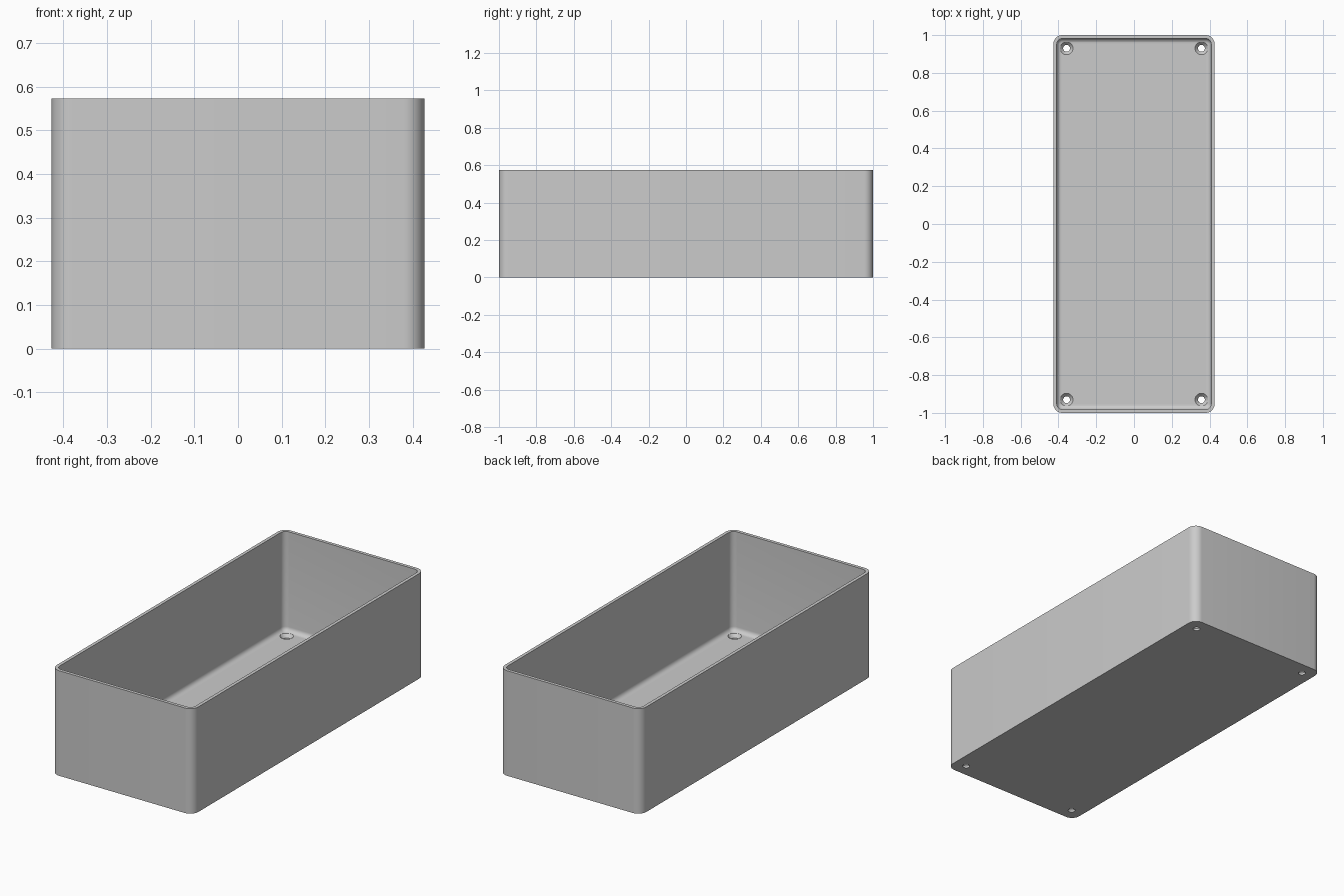
import bpy, bmesh
from math import sin, cos, pi

cube = bpy.data.objects.get("Cube")
if cube:
    bpy.data.objects.remove(cube)

HX, HY, H = 0.427, 1.0, 0.573      # half sizes and height
R, WALL, FLOOR, FILLET = 0.048, 0.018, 0.03, 0.025
SEG = 10

grey = bpy.data.materials.new("light_grey")
grey.use_nodes = True
colour = (0.6, 0.6, 0.6, 1)
grey.diffuse_color = colour
grey.node_tree.nodes["Principled BSDF"].inputs["Base Color"].default_value = colour


def loft(bm, rings):
    """Skin a stack of equal rings and cap both ends."""
    loops = [[bm.verts.new(p) for p in ring] for ring in rings]
    n = len(loops[0])
    for a, b in zip(loops, loops[1:]):
        for i in range(n):
            j = (i + 1) % n
            bm.faces.new((a[i], a[j], b[j], b[i]))
    bm.faces.new(loops[0][::-1])
    bm.faces.new(loops[-1])


def rounded_ring(inset, z):
    """Rounded rectangle set in from the outer outline."""
    r = max(R - inset, 0.003)
    pts = []
    for q, (sx, sy) in enumerate([(1, 1), (-1, 1), (-1, -1), (1, -1)]):
        for k in range(SEG + 1):
            a = pi / 2 * (q + k / SEG)
            pts.append((sx * (HX - inset - r) + r * cos(a),
                        sy * (HY - inset - r) + r * sin(a), z))
    return pts


def circle(cx, cy, r, z, n=32):
    return [(cx + r * cos(2 * pi * i / n), cy + r * sin(2 * pi * i / n), z)
            for i in range(n)]


def make_object(name, bm):
    bmesh.ops.recalc_face_normals(bm, faces=bm.faces)
    mesh = bpy.data.meshes.new(name)
    bm.to_mesh(mesh)
    bm.free()
    mesh.materials.append(grey)
    obj = bpy.data.objects.new(name, mesh)
    bpy.context.collection.objects.link(obj)
    return obj


# Open tray: outer wall, rim, inner wall, floor fillet
rings = [rounded_ring(0, 0), rounded_ring(0, H), rounded_ring(WALL, H)]
for k in range(7):
    a = pi / 2 * k / 6
    rings.append(rounded_ring(WALL + FILLET * (1 - cos(a)),
                              FLOOR + FILLET * (1 - sin(a))))
bm = bmesh.new()
loft(bm, rings)
tray = make_object("tray", bm)

# Countersunk screw holes near the four corners
bm = bmesh.new()
for sx in (-1, 1):
    for sy in (-1, 1):
        loft(bm, [circle(sx * 0.357, sy * 0.93, r, z) for r, z in
                  [(0.018, -0.05), (0.018, 0.012), (0.034, FLOOR), (0.034, 0.08)]])
cutter = make_object("screw_hole_cutter", bm)
cutter.hide_render = True

cut = tray.modifiers.new("screw_holes", "BOOLEAN")
cut.operation = "DIFFERENCE"
cut.solver = "EXACT"
cut.object = cutter
bpy.ops.object.select_all(action="DESELECT")
bpy.context.view_layer.objects.active = tray
tray.select_set(True)
bpy.ops.object.modifier_apply(modifier=cut.name)
bpy.data.objects.remove(cutter)

bpy.ops.object.shade_smooth_by_angle(angle=pi / 6)
